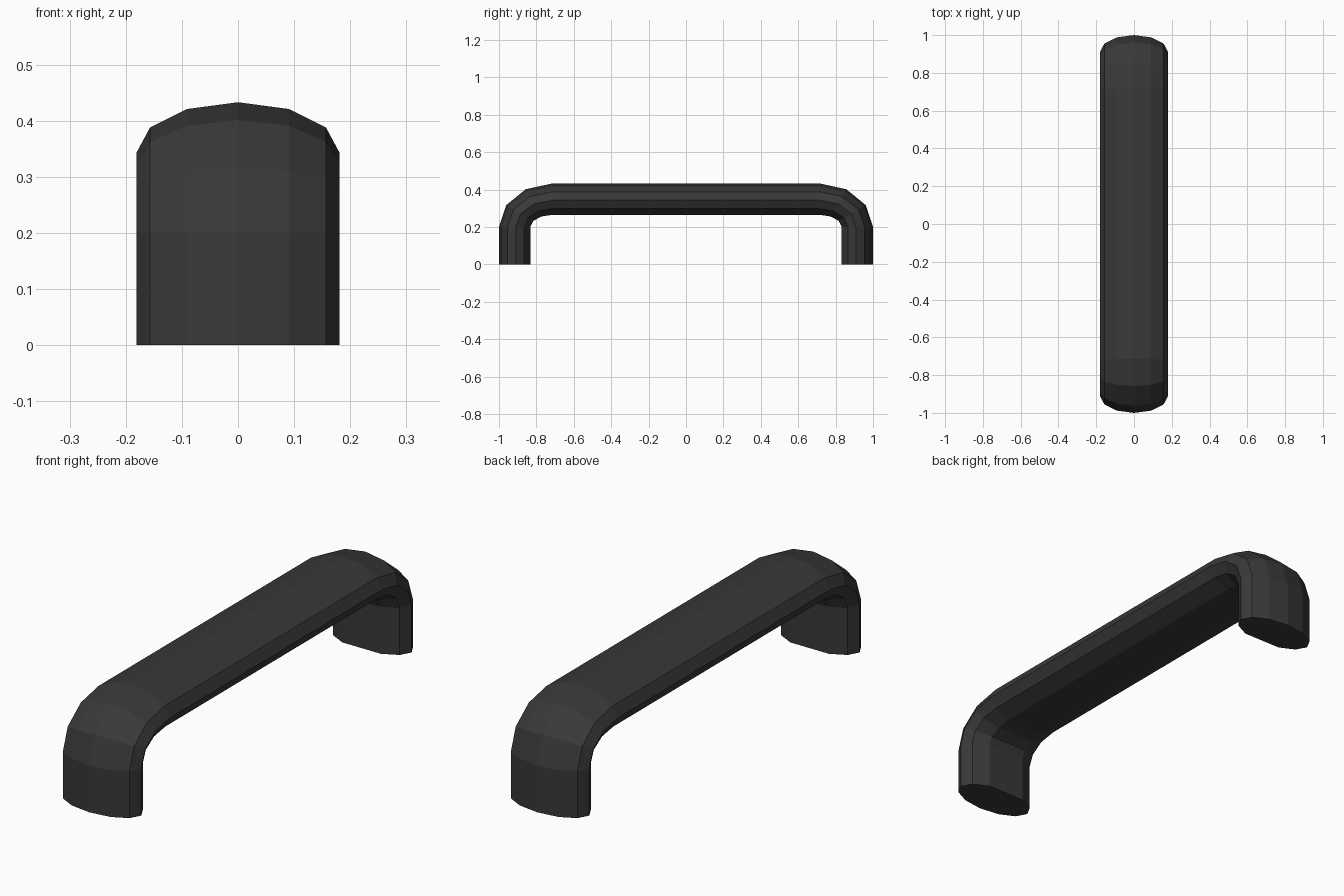
import bpy, bmesh
from math import sin, cos, radians

if "Cube" in bpy.data.objects:
    bpy.data.objects.remove(bpy.data.objects["Cube"])

HALF_WIDTH, HALF_DEPTH = 0.181, 0.09   # radii of the oval section
BEND_Y, BEND_Z = 0.714, 0.20           # where the bends start
OUT_Y, OUT_Z = 0.286, 0.233            # outer bend radii

mat = bpy.data.materials.new("dark grey")
mat.diffuse_color = (0.04, 0.04, 0.04, 1)
mat.use_nodes = True
mat.node_tree.nodes["Principled BSDF"].inputs["Base Color"].default_value = mat.diffuse_color

# Twelve-sided oval as (x, depth from outer face), flattened on the inner side
section = [(HALF_WIDTH * sin(radians(a)), HALF_DEPTH * (1 - cos(radians(a))))
           for a in range(0, 360, 30) if a != 180]

# Stations along the handle: side, bend angle, height factor (0 = foot)
stations = [(-1, 0, 0)] + [(-1, a, 1) for a in (0, 30, 60, 90)]
stations += [(1, a, 1) for a in (90, 60, 30, 0)] + [(1, 0, 0)]

bm = bmesh.new()
rings = []
for side, angle, up in stations:
    c, s = cos(radians(angle)), sin(radians(angle))
    rings.append([bm.verts.new((x, side * (BEND_Y + (OUT_Y - d) * c),
                                up * (BEND_Z + (OUT_Z - d) * s)))
                  for x, d in section])

# Skin between stations, then close both feet
n = len(section)
for a, b in zip(rings, rings[1:]):
    for i in range(n):
        j = (i + 1) % n
        bm.faces.new((a[i], a[j], b[j], b[i]))
bm.faces.new(rings[0])
bm.faces.new(rings[-1])
bmesh.ops.recalc_face_normals(bm, faces=bm.faces)

mesh = bpy.data.meshes.new("pull_handle")
bm.to_mesh(mesh)
bm.free()
mesh.materials.append(mat)
handle = bpy.data.objects.new("pull_handle", mesh)
bpy.context.collection.objects.link(handle)
